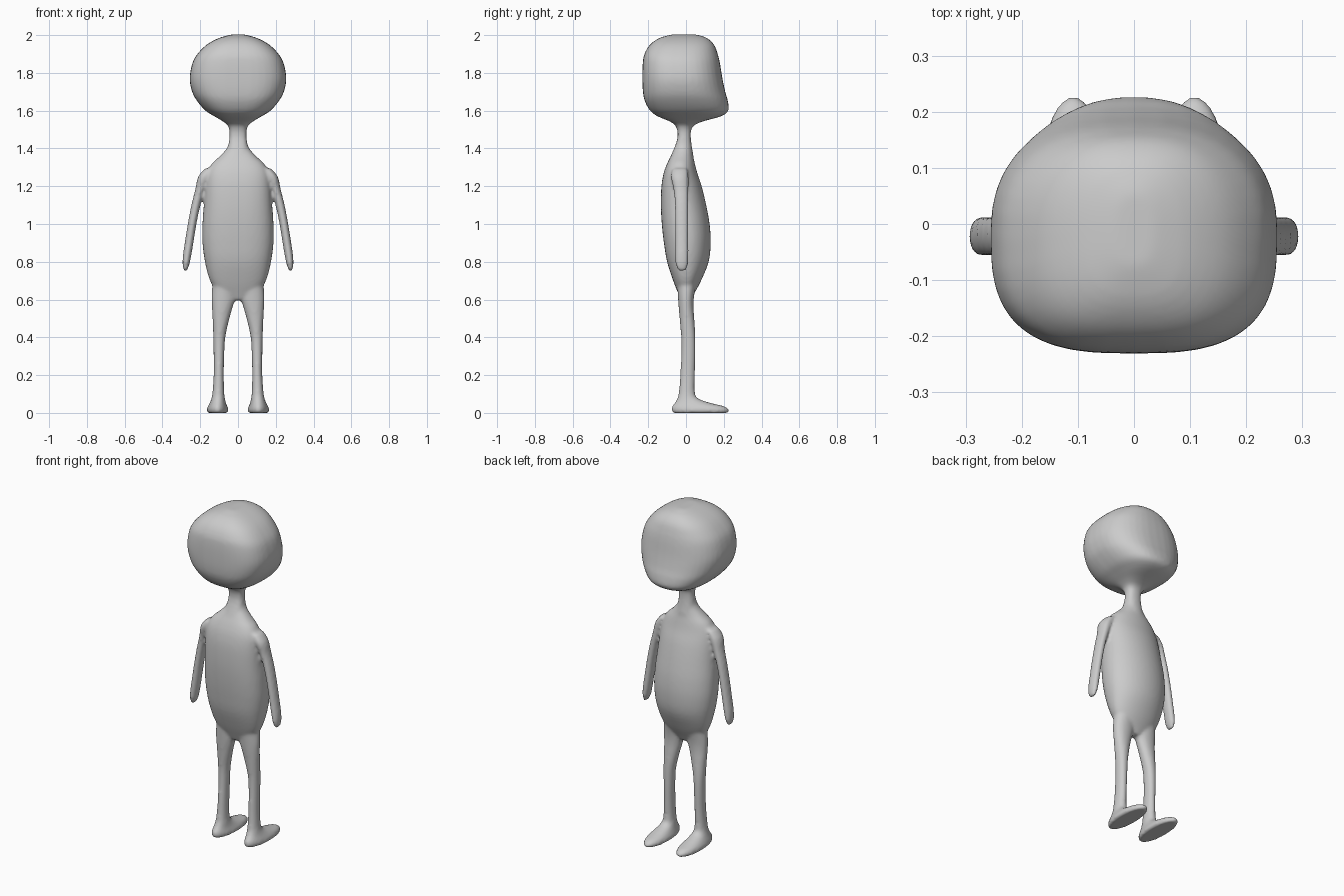
import bpy, bmesh
from math import cos, sin, pi

SIDES, STEPS = 40, 4


def spline(rows):
    """Catmull-Rom interpolation through the key sections."""
    out = []
    for i in range(len(rows) - 1):
        a, b = rows[max(i - 1, 0)], rows[i]
        c, d = rows[i + 1], rows[min(i + 2, len(rows) - 1)]
        for s in range(STEPS):
            t = s / STEPS
            out.append([0.5 * (2 * q + (r - p) * t + (2 * p - 5 * q + 4 * r - w) * t * t
                               + (3 * q - p - 3 * r + w) * t ** 3)
                        for p, q, r, w in zip(a, b, c, d)])
    return out + [rows[-1]]


def loft(bm, rows, n_pos=2.0, n_neg=2.0, side=1):
    """Stack of superelliptic sections: (z, centre x, half width, y min, y max)."""
    rings = []
    for z, cx, hx, y0, y1 in spline(rows):
        ring = []
        for k in range(SIDES):
            a = 2 * pi * k / SIDES
            c, s = cos(a), sin(a)
            e = 2 / (n_pos if s > 0 else n_neg)
            x = hx * abs(c) ** e * (1 if c > 0 else -1)
            y = (y1 - y0) / 2 * abs(s) ** e * (1 if s > 0 else -1)
            ring.append(bm.verts.new((side * (cx + x), (y0 + y1) / 2 + y, z)))
        rings.append(ring)
    faces = [bm.faces.new(rings[0]), bm.faces.new(rings[-1])]
    for r, q in zip(rings, rings[1:]):
        for k in range(SIDES):
            j = (k + 1) % SIDES
            faces.append(bm.faces.new((r[k], r[j], q[j], q[k])))
    bmesh.ops.recalc_face_normals(bm, faces=faces)


bm = bmesh.new()

# head with jutting chin, running down into the neck
loft(bm, [(1.36, 0, .060, -.080, .040), (1.45, 0, .046, -.046, .026),
          (1.51, 0, .048, -.050, .032), (1.54, 0, .075, -.080, .080),
          (1.57, 0, .125, -.150, .185), (1.60, 0, .172, -.190, .224),
          (1.65, 0, .216, -.218, .222), (1.70, 0, .243, -.228, .208),
          (1.77, 0, .256, -.231, .193), (1.85, 0, .242, -.229, .180),
          (1.90, 0, .215, -.220, .168), (1.95, 0, .165, -.190, .148),
          (1.985, 0, .100, -.140, .110), (2.003, 0, .035, -.075, .055)],
     n_pos=2.4, n_neg=2.9)

# torso with rounded belly
loft(bm, [(.595, 0, .035, -.025, .025), (.63, 0, .100, -.040, .043),
          (.70, 0, .148, -.068, .080), (.80, 0, .175, -.100, .120),
          (.90, 0, .188, -.117, .131), (1.00, 0, .188, -.128, .125),
          (1.10, 0, .181, -.133, .107), (1.20, 0, .174, -.130, .083),
          (1.27, 0, .164, -.118, .060), (1.32, 0, .138, -.100, .047),
          (1.36, 0, .095, -.080, .038), (1.40, 0, .060, -.060, .032),
          (1.44, 0, .046, -.047, .026)],
     n_pos=2.0, n_neg=2.6)

for side in (-1, 1):
    # arm
    loft(bm, [(.748, .279, .005, -.038, -.004), (.78, .276, .017, -.054, .010),
              (.83, .270, .022, -.057, .014), (.90, .259, .023, -.057, .014),
              (1.00, .243, .023, -.058, .014), (1.10, .223, .024, -.060, .014),
              (1.18, .201, .026, -.066, .014), (1.25, .177, .034, -.080, .014),
              (1.295, .150, .024, -.070, .008)], side=side)
    # leg and flat foot
    loft(bm, [(.000, .108, .053, -.070, .220), (.014, .108, .058, -.077, .228),
              (.034, .108, .052, -.074, .205), (.050, .107, .044, -.062, .140),
              (.075, .105, .036, -.047, .066), (.11, .104, .031, -.038, .047),
              (.20, .102, .027, -.031, .047), (.30, .101, .028, -.026, .050),
              (.40, .099, .032, -.026, .050), (.50, .090, .045, -.034, .044),
              (.56, .083, .055, -.039, .040), (.62, .076, .064, -.043, .043),
              (.72, .072, .060, -.050, .060)], side=side, n_pos=2.1)

mesh = bpy.data.meshes.new("body")
bm.to_mesh(mesh)
bm.free()
body = bpy.data.objects.new("body", mesh)
bpy.context.collection.objects.link(body)

# fuse the parts into one skin and soften the joins
remesh = body.modifiers.new("fuse", 'REMESH')
remesh.mode = 'VOXEL'
remesh.voxel_size = 0.009
remesh.use_smooth_shade = True
soften = body.modifiers.new("soften", 'SMOOTH')
soften.factor = 0.5
soften.iterations = 6
